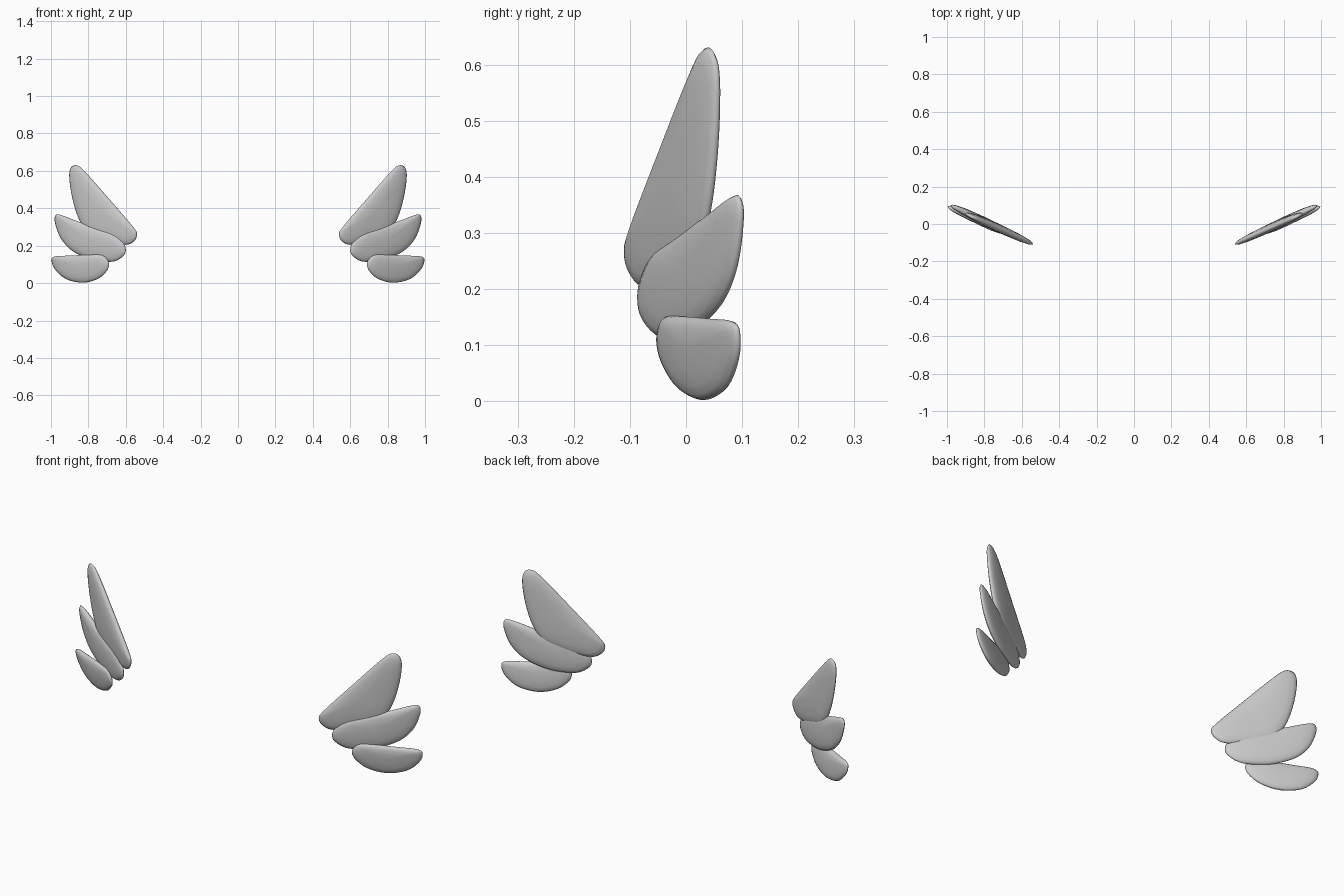
import bpy, bmesh
from mathutils import Vector

if "Cube" in bpy.data.objects:
    bpy.data.objects.remove(bpy.data.objects["Cube"])


def smooth_loop(pts, steps=4):
    """Closed Catmull-Rom curve through the outline points."""
    out, n = [], len(pts)
    for i in range(n):
        a, b, c, d = (Vector(pts[(i + k) % n]) for k in (-1, 0, 1, 2))
        for s in range(steps):
            t = s / steps
            out.append(0.5 * (2 * b + (c - a) * t + (2 * a - 5 * b + 4 * c - d) * t ** 2
                              + (3 * b - a - 3 * c + d) * t ** 3))
    return out


def feather(name, outline, y0, slope, lean, half):
    """Lens-shaped plate; outline is in x,z and lies on y = y0 + slope*x + lean*z."""
    loop = smooth_loop(outline)
    n = len(loop)
    mid = sum(loop, Vector((0, 0))) / n
    normal = Vector((slope, -1, lean)).normalized()
    bm = bmesh.new()

    def point(p, h):
        base = Vector((p.x, y0 + slope * p.x + lean * p.y, p.y))
        return bm.verts.new(base + normal * h * half)

    # rings from the front face, round the rim, to the back face
    profile = [(0.35, 0.97), (0.7, 0.8), (0.88, 0.58), (0.97, 0.3), (1, 0),
               (0.97, -0.3), (0.88, -0.58), (0.7, -0.8), (0.35, -0.97)]
    rings = [[point(mid + (p - mid) * s, h) for p in loop] for s, h in profile]
    for r, q in zip(rings, rings[1:]):
        for i in range(n):
            j = (i + 1) % n
            bm.faces.new((r[i], r[j], q[j], q[i]))
    for ring, h in ((rings[0], 1), (rings[-1], -1)):
        c = point(mid, h)
        for i in range(n):
            bm.faces.new((ring[i], ring[(i + 1) % n], c))
    bmesh.ops.recalc_face_normals(bm, faces=bm.faces)
    for f in bm.faces:
        f.smooth = True
    me = bpy.data.meshes.new(name)
    bm.to_mesh(me)
    bm.free()
    ob = bpy.data.objects.new(name, me)
    bpy.context.collection.objects.link(ob)
    # matching plate on the other side
    ob.modifiers.new("Mirror", 'MIRROR').use_mirror_merge = False


# tall upper plates
feather("upper_feather",
        [(0.54, 0.26), (0.56, 0.30), (0.68, 0.44), (0.82, 0.598), (0.865, 0.63),
         (0.895, 0.615), (0.902, 0.56), (0.885, 0.45), (0.85, 0.34), (0.80, 0.265),
         (0.70, 0.222), (0.60, 0.205), (0.555, 0.225)],
        -0.362, 0.49, -0.04, 0.021)

# middle plates
feather("middle_feather",
        [(0.60, 0.18), (0.613, 0.215), (0.66, 0.26), (0.74, 0.29), (0.85, 0.328),
         (0.95, 0.365), (0.977, 0.36), (0.978, 0.32), (0.948, 0.24), (0.89, 0.175),
         (0.80, 0.13), (0.72, 0.115), (0.655, 0.118), (0.61, 0.148)],
        -0.378, 0.505, -0.05, 0.021)

# small lower plates
feather("lower_feather",
        [(0.69, 0.095), (0.698, 0.125), (0.73, 0.15), (0.80, 0.151), (0.90, 0.147),
         (0.975, 0.143), (0.997, 0.125), (0.98, 0.075), (0.92, 0.022), (0.83, 0.002),
         (0.75, 0.022), (0.705, 0.06)],
        -0.364, 0.475, -0.13, 0.019)
